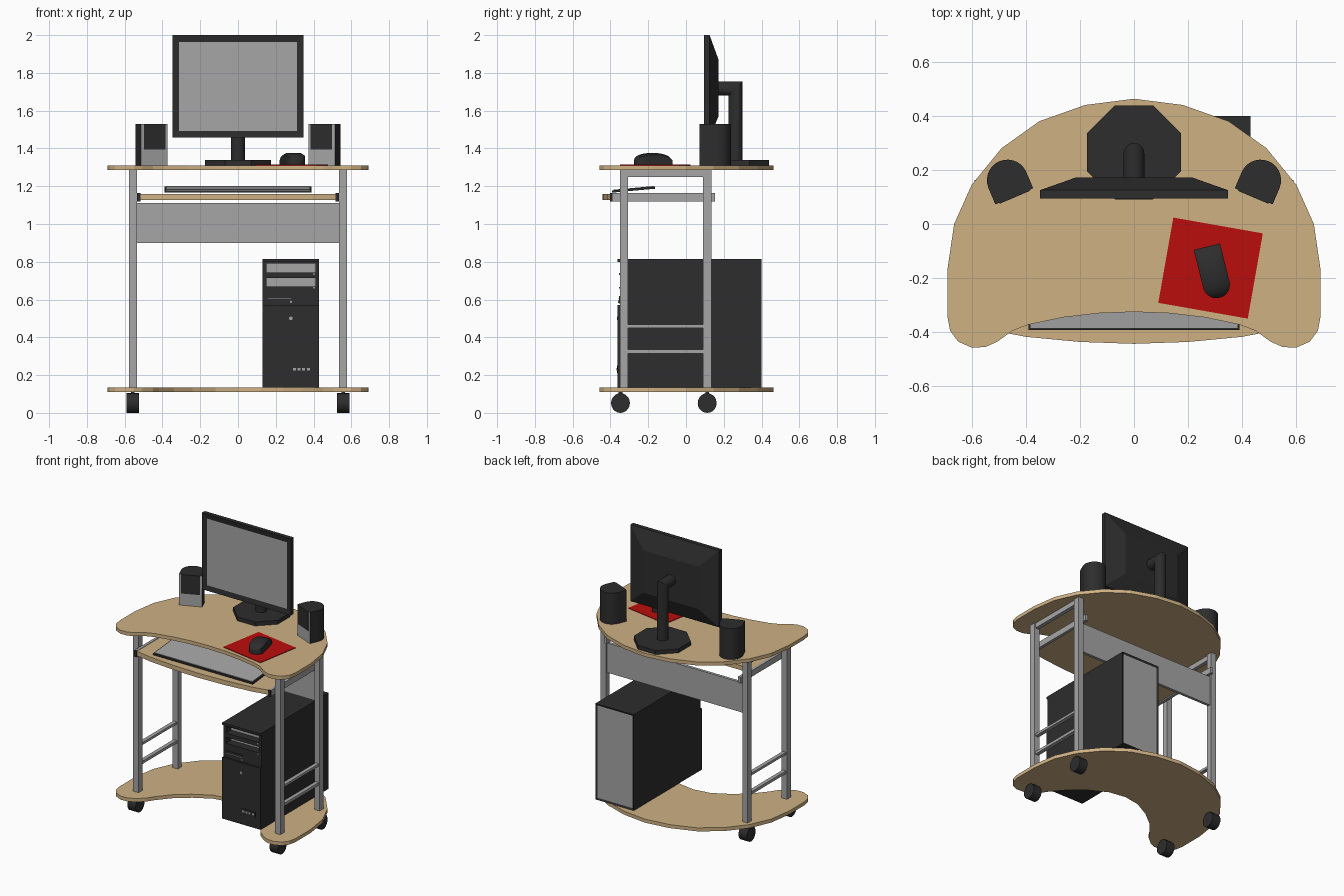
import bpy, bmesh, math
from mathutils import Matrix

cube = bpy.data.objects.get("Cube")
if cube:
    bpy.data.objects.remove(cube)


def material(name, r, g, b):
    m = bpy.data.materials.new(name)
    m.use_nodes = True
    m.diffuse_color = (r, g, b, 1)
    m.node_tree.nodes["Principled BSDF"].inputs["Base Color"].default_value = (r, g, b, 1)
    return m


WOOD = material("light_wood", 0.62, 0.44, 0.23)
GREY = material("grey_metal", 0.38, 0.38, 0.38)
DARK = material("dark_plastic", 0.026, 0.026, 0.026)
RED = material("red_fabric", 0.50, 0.004, 0.004)


def finish(name, bm, mat, smooth=False):
    bmesh.ops.recalc_face_normals(bm, faces=bm.faces)
    mesh = bpy.data.meshes.new(name)
    bm.to_mesh(mesh)
    bm.free()
    ob = bpy.data.objects.new(name, mesh)
    bpy.context.collection.objects.link(ob)
    mesh.materials.append(mat)
    if smooth:
        bpy.ops.object.select_all(action='DESELECT')
        ob.select_set(True)
        bpy.context.view_layer.objects.active = ob
        bpy.ops.object.shade_smooth_by_angle(angle=math.radians(40))
    return ob


def loft(name, rings, mat, smooth=False):
    """Skin a list of closed rings with equal point counts and cap both ends."""
    bm = bmesh.new()
    rows = [[bm.verts.new(p) for p in ring] for ring in rings]
    n = len(rows[0])
    for a, b in zip(rows, rows[1:]):
        for i in range(n):
            j = (i + 1) % n
            bm.faces.new((a[i], a[j], b[j], b[i]))
    bm.faces.new(rows[0])
    bm.faces.new(rows[-1])
    return finish(name, bm, mat, smooth)


def prism(name, outline, z0, z1, mat, smooth=False):
    return loft(name, [[(x, y, z) for x, y in outline] for z in (z0, z1)], mat, smooth)


def box(name, x, y, z, mat):
    return prism(name, [(x[0], y[0]), (x[1], y[0]), (x[1], y[1]), (x[0], y[1])], z[0], z[1], mat)


def side_box(name, s, x, y, z, mat):
    return box(name, sorted((s * x[0], s * x[1])), y, z, mat)


def mirrored(half):
    """Close a half outline that runs from x = 0 round to x = 0."""
    return half + [(-x, y) for x, y in reversed(half) if x > 0]


def inset_panel(ob, direction, border, depth, mat):
    """Recess the largest face that looks along y in the given direction."""
    bm = bmesh.new()
    bm.from_mesh(ob.data)
    face = max((f for f in bm.faces if f.normal.y * direction > 0.9), key=lambda f: f.calc_area())
    bmesh.ops.inset_individual(bm, faces=[face], thickness=border, depth=-depth)
    ob.data.materials.append(mat)
    face.material_index = len(ob.data.materials) - 1
    bm.to_mesh(ob.data)
    bm.free()


# Desk boards: shared rounded back and lobes, different front curves
back_edge = [(0, 0.463), (0.18, 0.44), (0.35, 0.38), (0.49, 0.28), (0.6, 0.145), (0.665, 0),
             (0.69, -0.17), (0.69, -0.34)]
lobe = [(0.68, -0.395), (0.65, -0.435), (0.60, -0.457), (0.55, -0.455), (0.505, -0.435)]
top_front = [(0.45, -0.395), (0.39, -0.372), (0.26, -0.345), (0.13, -0.33), (0, -0.325)]
shelf_front = [(0.45, -0.39), (0.417, -0.34), (0.34, -0.25), (0.24, -0.17), (0.12, -0.105), (0, -0.085)]
prism("desk_top", mirrored(back_edge + lobe + top_front), 1.285, 1.31, WOOD)
prism("bottom_shelf", mirrored(back_edge + lobe + shelf_front), 0.11, 0.135, WOOD)

# Keyboard tray with a bowed front
tray_front = [(0.515, -0.395), (0.4, -0.417), (0.2, -0.436), (0, -0.443)]
prism("keyboard_tray", mirrored([(0, 0.0), (0.515, 0.0)] + tray_front), 1.128, 1.16, WOOD)

# Side frames, rails and casters
for s, side in ((1, "left"), (-1, "right")):
    for y, end in ((-0.328, "front"), (0.112, "back")):
        side_box(f"{side}_{end}_post", s, (0.535, 0.577), (y - 0.022, y + 0.022), (0.135, 1.285), GREY)
    for label, z0, z1 in (("top", 1.25, 1.285), ("upper", 0.45, 0.467), ("lower", 0.315, 0.335)):
        side_box(f"{side}_{label}_bar", s, (0.543, 0.57), (-0.306, 0.09), (z0, z1), GREY)
    side_box(f"{side}_tray_rail", s, (0.515, 0.535), (-0.39, 0.153), (1.12, 1.163), GREY)
    side_box(f"{side}_rail_cap", s, (0.515, 0.535), (-0.402, -0.39), (1.12, 1.163), DARK)
    for y, end in ((-0.347, "front"), (0.112, "back")):
        rings = [[(s * 0.557 + dx, y + 0.05 * math.cos(k * math.tau / 20),
                   0.052 + 0.052 * math.sin(k * math.tau / 20)) for k in range(20)]
                 for dx in (-0.032, 0.032)]
        loft(f"{side}_{end}_caster", rings, DARK, True)
        side_box(f"{side}_{end}_caster_stem", s, (0.547, 0.567), (y - 0.01, y + 0.01), (0.09, 0.11), DARK)

box("back_panel", (-0.535, 0.535), (0.102, 0.122), (0.90, 1.11), GREY)

# Keyboard: sloping dark body with a grey key plate
for name, hx, y0, y1, lift, thick, mat in (("keyboard", 0.39, -0.392, -0.165, 0.0, 0.012, DARK),
                                          ("key_plate", 0.382, -0.385, -0.172, 0.012, 0.003, GREY)):
    rings = []
    for y in (y0, y1):
        z = 1.166 + (y + 0.392) * 0.09 + lift
        rings.append([(-hx, y, z), (hx, y, z), (hx, y, z + thick), (-hx, y, z + thick)])
    loft(name, rings, mat)

# Monitor: slab with a tapered back and recessed screen
rings = [[(-w, y, z0), (w, y, z0), (w, y, z1), (-w, y, z1)] for y, w, z0, z1 in
         ((0.095, 0.348, 1.457, 2.0), (0.125, 0.348, 1.457, 2.0), (0.172, 0.215, 1.57, 1.87))]
monitor = loft("monitor", rings, DARK)
inset_panel(monitor, -1, 0.05, 0.006, GREY)

# Stand: mitred round pipe on an eight-sided foot
bottom, elbow, arm = [], [], []
for k in range(16):
    a = k * math.tau / 16
    x, d = 0.038 * math.cos(a), 0.038 * math.sin(a)
    bottom.append((x, 0.262 + d, 1.33))
    elbow.append((x, 0.262 + d, 1.717 + d))
    arm.append((x, 0.165, 1.717 + d))
loft("monitor_neck", [bottom, elbow, arm], DARK, True)
foot = [(sx * a, 0.265 + sy * b) for sx, sy, pair in
        ((1, 1, 0), (-1, 1, 1), (-1, -1, 0), (1, -1, 1))
        for a, b in (((0.174, 0.07), (0.07, 0.174)) if pair == 0 else ((0.07, 0.174), (0.174, 0.07)))]
prism("monitor_foot", foot, 1.31, 1.338, DARK)

# Speakers: rounded back, flat grey front with a dark grille
for s, side in ((1, "left"), (-1, "right")):
    r = 0.076
    outline = [(-r, -0.065), (r, -0.065)]
    outline += [(r * math.cos(k * math.pi / 14), r * math.sin(k * math.pi / 14)) for k in range(15)]
    body = prism(f"{side}_speaker", outline, 1.31, 1.53, DARK, True)
    body.data.materials.append(GREY)
    for f in body.data.polygons:
        if f.normal.y < -0.9:
            f.material_index = 1
    grille = box(f"{side}_speaker_grille", (-0.061, 0.061), (-0.069, -0.064), (1.395, 1.53), DARK)
    place = Matrix.Translation((s * 0.468, 0.162, 0)) @ Matrix.Rotation(-s * math.radians(23), 4, 'Z')
    body.matrix_world = place
    grille.matrix_world = place

# Mouse mat and mouse
mat_ob = box("mouse_mat", (-0.168, 0.168), (-0.16, 0.16), (1.31, 1.314), RED)
mat_ob.matrix_world = Matrix.Translation((0.283, -0.163, 0)) @ Matrix.Rotation(math.radians(-10), 4, 'Z')

rings = []
steps = 14
for k in range(steps + 1):
    y = 0.097 - 0.194 * (1 - (1 - k / steps) ** 1.5)
    over = max(0.0, -0.047 - y) / 0.051
    w = 0.05 * math.sqrt(max(0.02, 1 - over * over))
    h = 0.018 + 0.044 * math.sqrt(max(0.0, 1 - (y / 0.1) ** 2))
    rings.append([(-w, y, 1.314), (w, y, 1.314), (w, y, 1.314 + h * 0.85), (w * 0.7, y, 1.314 + h),
                  (-w * 0.7, y, 1.314 + h), (-w, y, 1.314 + h * 0.85)])
mouse = loft("mouse", rings, DARK, True)
mouse.matrix_world = Matrix.Translation((0.293, -0.178, 0)) @ Matrix.Rotation(math.radians(14), 4, 'Z')

# Computer tower: body, front bezel with two deep drive bays, grey back plate
tower = box("tower_body", (0.13, 0.43), (-0.29, 0.40), (0.135, 0.815), DARK)
inset_panel(tower, 1, 0.018, 0.006, GREY)
bezel = (-0.35, -0.29)
for label, x, z in (("left_edge", (0.41, 0.43), (0.67, 0.79)), ("right_edge", (0.13, 0.15), (0.67, 0.79)),
                    ("top", (0.13, 0.43), (0.79, 0.815)), ("divider", (0.15, 0.41), (0.713, 0.742)),
                    ("lower", (0.13, 0.43), (0.135, 0.67))):
    box(f"tower_bezel_{label}", x, bezel, z, DARK)
for k, z in enumerate(((0.67, 0.713), (0.742, 0.79))):
    box(f"drive_face_{k + 1}", (0.15, 0.41), (-0.294, -0.289), z, GREY)
box("tower_top_lip", (0.13, 0.43), (-0.362, -0.35), (0.80, 0.815), DARK)
box("tower_front_bulge", (0.13, 0.43), (-0.362, -0.35), (0.135, 0.57), DARK)
box("floppy_drive", (0.15, 0.29), (-0.355, -0.35), (0.58, 0.62), DARK)
box("floppy_slot", (0.16, 0.28), (-0.357, -0.355), (0.603, 0.606), GREY)

# Buttons and ports on the tower front
for name, x, z, r, y in (("power_button", 0.28, 0.50, 0.01, -0.362), ("eject_button", 0.28, 0.588, 0.006, -0.355),
                         ("bay_button_1", 0.403, 0.662, 0.005, -0.35), ("bay_button_2", 0.403, 0.735, 0.005, -0.35)):
    rings = [[(x + r * math.cos(k * math.tau / 10), yy, z + r * math.sin(k * math.tau / 10))
              for k in range(10)] for yy in (y, y - 0.004)]
    loft(name, rings, GREY)
box("port_plate", (0.28, 0.39), (-0.365, -0.362), (0.212, 0.25), DARK)
for k in range(4):
    x = 0.29 + k * 0.025
    box(f"port_{k + 1}", (x, x + 0.016), (-0.367, -0.365), (0.225, 0.238), GREY)
